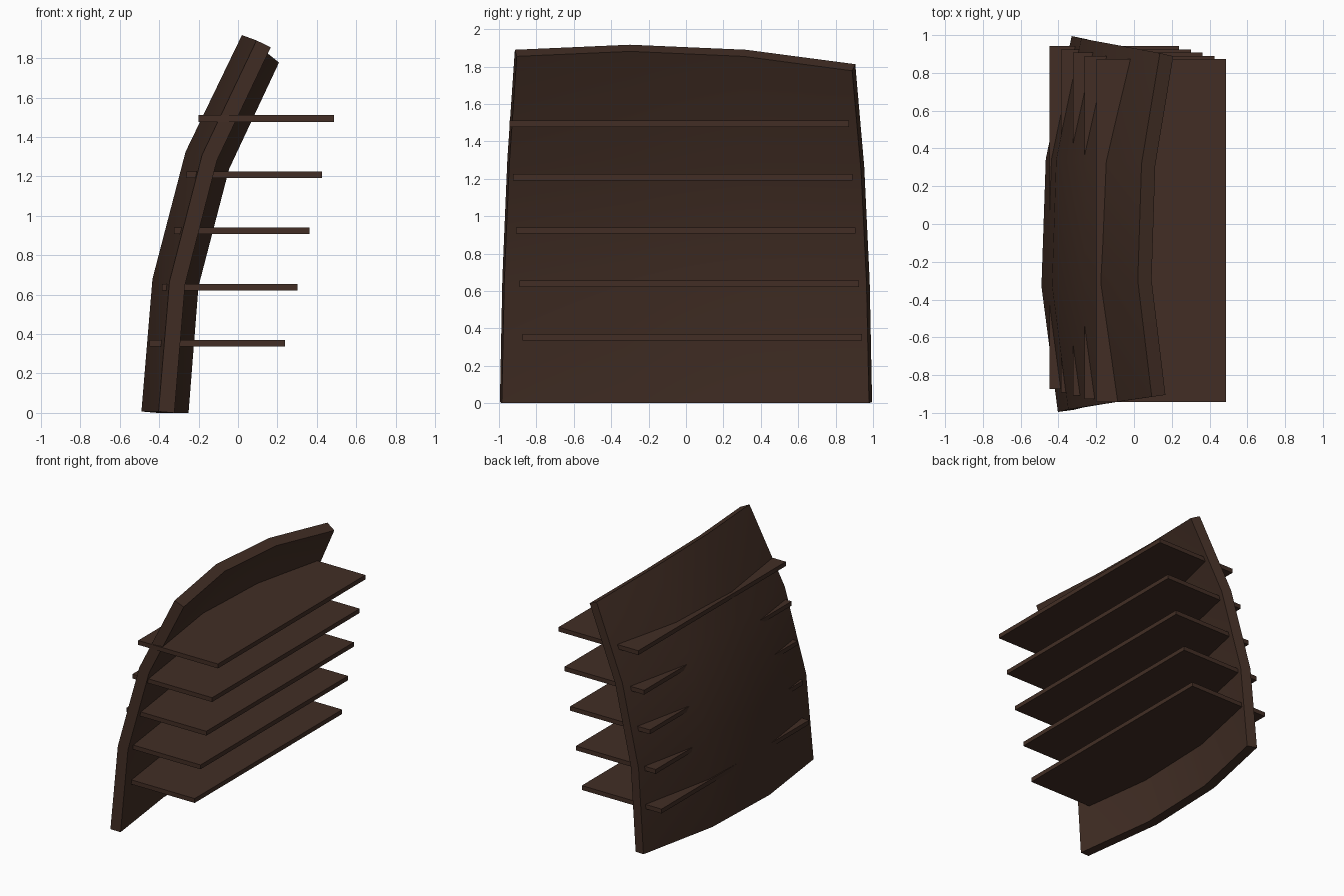
import bpy, math

if "Cube" in bpy.data.objects:
    bpy.data.objects.remove(bpy.data.objects["Cube"])

brown = bpy.data.materials.new("dark brown wood")
brown.diffuse_color = (0.054, 0.027, 0.018, 1)
brown.use_nodes = True
brown.node_tree.nodes["Principled BSDF"].inputs["Base Color"].default_value = brown.diffuse_color


def add_object(name, verts, faces):
    mesh = bpy.data.meshes.new(name)
    mesh.from_pydata(verts, [], faces)
    mesh.materials.append(brown)
    obj = bpy.data.objects.new(name, mesh)
    bpy.context.collection.objects.link(obj)
    return obj


# Curved back panel: four vertical profiles of (x, y, z) on its outer face
profiles = [
    [(-.403, -.995, .007), (-.348, -.982, .665), (-.182, -.955, 1.31), (.094, -.915, 1.89)],
    [(-.490, -.33, .007), (-.434, -.325, .68), (-.266, -.315, 1.325), (.02, -.30, 1.917)],
    [(-.467, .345, .007), (-.412, .34, .67), (-.246, .335, 1.31), (.04, .32, 1.89)],
    [(-.330, .995, .007), (-.279, .982, .655), (-.120, .953, 1.265), (.137, .905, 1.813)],
]
verts = [p for profile in profiles for p in profile]
faces = [(4 * i + j, 4 * i + j + 1, 4 * i + j + 5, 4 * i + j + 4)
         for i in range(3) for j in range(3)]
panel = add_object("curved_back_panel", verts, faces)
solid = panel.modifiers.new("thickness", 'SOLIDIFY')
solid.thickness = 0.081
solid.offset = -1
solid.use_even_offset = True
bpy.context.view_layer.objects.active = panel
panel.select_set(True)
bpy.ops.object.modifier_apply(modifier=solid.name)
bpy.ops.object.shade_smooth_by_angle(angle=math.radians(30))

# Five level shelves, each stepped up, forward and slightly sideways
for i in range(5):
    cx = -0.105 + 0.0622 * i
    cy = 0.034 - 0.0173 * i
    cz = 0.353 + 0.2853 * i
    hx, hy, hz = 0.3435, 0.908, 0.017
    box = [(cx + sx * hx, cy + sy * hy, cz + sz * hz)
           for sz in (-1, 1) for sx, sy in ((-1, -1), (1, -1), (1, 1), (-1, 1))]
    add_object(f"shelf_{i + 1}", box,
               [(3, 2, 1, 0), (4, 5, 6, 7)] +
               [(k, (k + 1) % 4, (k + 1) % 4 + 4, k + 4) for k in range(4)])
